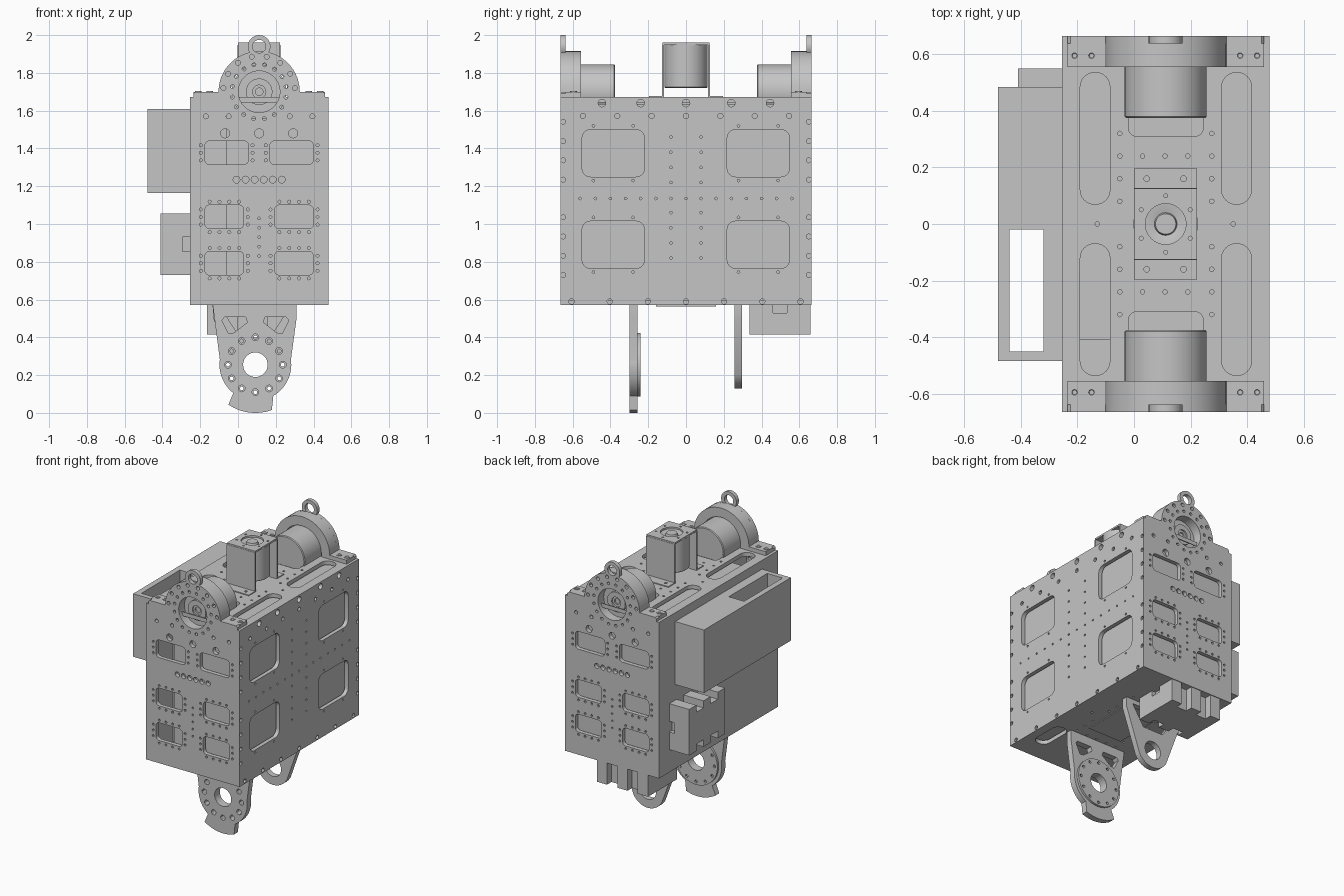
import bpy, bmesh
from math import cos, sin, radians, pi
from mathutils import Matrix, Vector

if "Cube" in bpy.data.objects:
    bpy.data.objects.remove(bpy.data.objects["Cube"])

grey = bpy.data.materials.new("machined_grey")
grey.use_nodes = True
grey.diffuse_color = (0.56, 0.56, 0.56, 1)
grey.node_tree.nodes["Principled BSDF"].inputs["Base Color"].default_value = (0.56, 0.56, 0.56, 1)

# Plane frames: drawing axes u, v and the plate normal
FLAT = Matrix.Identity(3)
FRONT = Matrix(((1, 0, 0), (0, 0, -1), (0, 1, 0)))
SIDE = Matrix(((0, 0, 1), (1, 0, 0), (0, 1, 0)))
X0, X1, Y1, Z0, Z1, T = -0.255, 0.478, 0.665, 0.57, 1.672, 0.028
GAP = T + 0.008
CX, MZ = 0.112, 1.7


def finish(name, bm):
    mesh = bpy.data.meshes.new(name)
    bmesh.ops.remove_doubles(bm, verts=bm.verts, dist=1e-5)
    bmesh.ops.recalc_face_normals(bm, faces=bm.faces)
    bm.to_mesh(mesh)
    bm.free()
    mesh.materials.append(grey)
    obj = bpy.data.objects.new(name, mesh)
    bpy.context.collection.objects.link(obj)
    bpy.ops.object.select_all(action='DESELECT')
    obj.select_set(True)
    bpy.context.view_layer.objects.active = obj
    bpy.ops.object.shade_smooth_by_angle(angle=radians(30))


def arc(u, v, r, a, b, n=24):
    return [(u + r * cos(radians(a + (b - a) * i / n)),
             v + r * sin(radians(a + (b - a) * i / n))) for i in range(n + 1)]


def circle(u, v, r, n=12):
    return arc(u, v, r, 0, 360, n)[:-1]


def ring(u, v, radius, r, count, start=0):
    return [circle(*p, r) for p in arc(u, v, radius, start, start + 360, count)[:-1]]


def rect(u0, v0, u1, v1, r=0.0):
    if not r:
        return [(u0, v0), (u1, v0), (u1, v1), (u0, v1)]
    return (arc(u1 - r, v1 - r, r, 0, 90, 6) + arc(u0 + r, v1 - r, r, 90, 180, 6)
            + arc(u0 + r, v0 + r, r, 180, 270, 6) + arc(u1 - r, v0 + r, r, 270, 360, 6))


def plate(name, outline, holes, frame, low, high):
    """Extrude a drawn outline with holes between two offsets on its axis."""
    curve = bpy.data.curves.new(name, 'CURVE')
    curve.dimensions, curve.fill_mode = '2D', 'BOTH'
    curve.extrude = (high - low) / 2
    for loop in [outline] + holes:
        spline = curve.splines.new('POLY')
        spline.points.add(len(loop) - 1)
        for point, (u, v) in zip(spline.points, loop):
            point.co = (u, v, 0, 1)
        spline.use_cyclic_u = True
    temp = bpy.data.objects.new(name + "_draft", curve)
    bpy.context.collection.objects.link(temp)
    graph = bpy.context.evaluated_depsgraph_get()
    mesh = bpy.data.meshes.new_from_object(temp.evaluated_get(graph))
    bm = bmesh.new()
    bm.from_mesh(mesh)
    bpy.data.objects.remove(temp)
    bpy.data.meshes.remove(mesh)
    axis = frame.col[2]
    middle = (low + high) / 2 * Vector([abs(c) for c in axis])
    bm.transform(Matrix.Translation(middle) @ frame.to_4x4())
    finish(name, bm)


def box(name, x0, x1, y0, y1, z0, z1):
    bm = bmesh.new()
    bmesh.ops.create_cube(bm, size=1)
    bm.transform(Matrix.Translation(((x0 + x1) / 2, (y0 + y1) / 2, (z0 + z1) / 2))
                 @ Matrix.Diagonal((x1 - x0, y1 - y0, z1 - z0, 1)))
    finish(name, bm)


def lathe(name, profile, origin, frame=FLAT):
    bm = bmesh.new()
    verts = [bm.verts.new((r, 0, h)) for r, h in profile]
    edges = [bm.edges.new(pair) for pair in zip(verts, verts[1:])]
    bmesh.ops.spin(bm, geom=verts + edges, cent=(0, 0, 0), axis=(0, 0, 1),
                   angle=2 * pi, steps=48)
    bm.transform(Matrix.Translation(origin) @ frame.to_4x4())
    finish(name, bm)


# Inner housing behind the panel openings, lower under the motor ends
box("inner_housing", X0 + GAP, X1 - GAP, -0.41, 0.595, Z0 + GAP, Z1 - GAP)
box("inner_housing_back", X0 + GAP, X1 - GAP, 0.595, Y1 - GAP, Z0 + GAP, 1.54)
box("inner_housing_front", -0.06, X1 - GAP, -0.595, -0.41, Z0 + GAP, Z1 - GAP)
box("inner_housing_face", -0.06, X1 - GAP, GAP - Y1, -0.595, Z0 + GAP, 1.54)

# End panels with rounded motor boss and lifting eye
end_outline = ([(X0 + T, Z0), (X1 - T, Z0), (X1 - T, Z1), (0.46, Z1), (0.46, 1.69), (0.45, MZ)]
               + arc(CX, MZ, 0.215, 0, 76) + arc(CX, 1.94, 0.06, -31, 211)
               + arc(CX, MZ, 0.215, 104, 180) + [(-0.225, MZ), (-0.235, 1.69), (-0.235, Z1)])
end_holes = [circle(CX, 1.94, 0.035, 24), circle(CX, MZ, 0.11, 40)]
end_holes += [circle(*p, 0.013) for p in arc(CX, MZ, 0.19, 6, 174, 7)]
end_holes += ring(CX, MZ, 0.145, 0.01, 16, 11)
end_holes += [circle(x, 1.57, 0.013) for x in (-0.17, -0.05, 0.274, 0.394)]
end_holes += [circle(CX + d, 1.48, 0.024, 20) for d in (-0.18, 0, 0.18)]
end_holes += [circle(CX + 0.048 * (i - 2.5), 1.235, 0.018, 16) for i in range(6)]
end_holes += [circle(CX, 0.83 + 0.05 * i, 0.007, 8) for i in range(5)]
for z, left, right in ((1.315, -0.175, 0.055), (0.975, -0.175, 0.03), (0.73, -0.175, 0.03)):
    for a, b in ((left, right), (2 * CX - right, 2 * CX - left)):
        end_holes.append(rect(a, z, b, z + 0.125, 0.025))
        for i in range(3):
            end_holes += [circle(u, z + 0.022 + 0.04 * i, 0.008, 8) for u in (a - 0.022, b + 0.022)]
        if z < 1.2:
            for i in range(4):
                end_holes += [circle(a + 0.025 + 0.052 * i, v, 0.008, 8)
                              for v in (z - 0.018, z + 0.143)]

# Side panels
side_holes = [circle(-0.606 + 0.202 * i, 0.59, 0.014) for i in range(7)]
side_holes += [circle(-0.546 + 0.182 * i, 1.572, 0.014) for i in range(7)]
side_holes += [circle(y, 1.64, 0.02, 16) for y in (-0.445, -0.24, 0, 0.24, 0.445)]
side_holes += [circle(s * 0.65, z + 0.102 * i, 0.013) for s in (-1, 1)
               for z in (0.73, 1.235) for i in range(4)]
side_holes += [circle(s * 0.08, 0.82 + 0.08 * i, 0.007, 8) for s in (-1, 1) for i in range(9) if i != 4]
side_holes += [circle(-0.56 + 0.08 * i, 1.135, 0.007, 8) for i in range(15)]
for y in (-0.55, 0.218):
    for z in (0.765, 1.25):
        side_holes.append(rect(y, z, y + 0.33, z + 0.25, 0.045))
        side_holes += [circle(u, v, 0.007, 8) for u in (y + 0.06, y + 0.27)
                       for v in (z - 0.02, z + 0.27)]
plate("left_panel", rect(-Y1, Z0, Y1, Z1), side_holes, SIDE, X1 - T, X1)
plate("right_panel", rect(-Y1, Z0, Y1, Z1), [], SIDE, X0, X0 + T)

# Deck with long slots and motor wells, floor with one short slot
slots = [rect(x, y, x + 0.105, y + 0.465, 0.05) for x in (-0.19, 0.31) for y in (-0.535, 0.07)]
dots = [circle(x, s * y, 0.008, 8) for x in (-0.05, 0.275) for s in (-1, 1)
        for y in (0.08, 0.16, 0.24, 0.32)]
dots += [circle(x, s * 0.24, 0.008, 8) for x in (0.03, 0.11, 0.19) for s in (-1, 1)]
dots += [circle(x, 0, 0.008, 8) for x in (-0.13, 0.35)]
wells = [rect(-0.02, y, 0.245, y + 0.322, 0.03) for y in (-0.632, 0.31)]
deck = rect(X0 + T, T - Y1, X1 - T, Y1 - T)
plate("deck", deck, slots + dots + wells, FLAT, Z1 - T, Z1)
plate("floor", deck, [rect(0.31, -0.52, 0.415, -0.27, 0.05)] + dots, FLAT, Z0, Z0 + T)
box("floor_pad", -0.02, 0.24, -0.16, 0.16, Z0 - 0.006, Z0)

# Motor mounts, one at each end
half_ring = ([(-0.235, Z1), (-0.035, Z1)] + arc(CX, MZ, 0.15, 180, 0)
             + [(0.262, Z1), (0.46, Z1), (0.46, MZ)] + arc(CX, MZ, 0.215, 0, 180) + [(-0.235, MZ)])
motor = [(0, 0.375), (0.14, 0.375), (0.145, 0.38), (0.145, 0.636), (0.111, 0.636), (0.111, 0.6),
         (0.07, 0.6), (0.07, 0.62), (0.035, 0.62), (0.035, 0.61), (0.02, 0.61), (0.02, 0.6), (0, 0.6)]
for end, s in (("front", -1), ("back", 1)):
    lo, hi = sorted((s * Y1, s * (Y1 - T)))
    plate(end + "_panel", end_outline, end_holes, FRONT, lo, hi)
    lo, hi = sorted((s * (Y1 - T), s * 0.555))
    plate(end + "_motor_mount", half_ring, [], FRONT, lo, hi)
    lathe(end + "_motor", [(r, -s * h) for r, h in motor], (CX, 0, MZ), FRONT)
    for x in (-0.21, -0.15, 0.375, 0.435):
        lathe(end + "_mount_bolt", [(0, 0.001), (0.008, 0.001), (0.01, 0.004), (0.018, 0.004),
                                    (0.018, 0)], (x, s * 0.595, MZ))

# Central motor hanging in a bridge bracket
plate("bridge_top", rect(0, -0.125, 0.222, 0.125),
      [circle(CX, 0, 0.072, 32)] + ring(CX, 0, 0.1, 0.007, 6, 30), FLAT, 1.948, 1.96)
for s in (-1, 1):
    lo, hi = sorted((s * 0.117, s * 0.127))
    box("bridge_wall", 0, 0.222, lo, hi, Z1, 1.95)
    lo, hi = sorted((s * 0.117, s * 0.197))
    plate("bridge_foot", rect(0, lo, 0.222, hi),
          [circle(x, s * 0.16, 0.01) for x in (0.045, 0.175)], FLAT, Z1, Z1 + 0.006)
lathe("central_motor", [(0, 1.72), (0.11, 1.72), (0.114, 1.724), (0.114, 1.948), (0.072, 1.948),
                        (0.04, 1.94), (0.036, 1.955), (0, 1.955)], (CX, 0, 0))

# Side bin with an open slot
plate("side_bin", rect(-0.48, -0.485, X0, 0.485), [rect(-0.44, -0.45, -0.32, -0.02)],
      FLAT, 1.165, 1.61)


# Notched connector blocks
def connector(name, place):
    """Draw length, width and depth ranges; place maps them to a box."""
    def add(part, l, w, d):
        box(name + part, *place(l, w, d))
    add("_core", (0.03, 0.37), (0.05, 0.275), (0, 0.155))
    add("_body", (0, 0.4), (0.05, 0.275), (0.04, 0.155))
    for w in ((0.05, 0.125), (0.2, 0.275)):
        add("_base", (0, 0.4), w, (0, 0.04))
    for l in (0, 0.16, 0.32):
        for w in ((0, 0.05), (0.275, 0.325)):
            add("_rib", (l, l + 0.08), w, (0, 0.155))


connector("side_connector", lambda l, w, d: (X0 - d[1], X0 - d[0], 0.15 + l[0], 0.15 + l[1],
                                             0.73 + w[0], 0.73 + w[1]))
connector("floor_connector", lambda l, w, d: (l[0] - 0.165, l[1] - 0.165, 0.335 + w[0],
                                              0.335 + w[1], Z0 - d[1], Z0 - d[0]))

# Pivot brackets under the floor
BX, BZ = 0.092, 0.255
bore = circle(BX, BZ, 0.065, 32)
front_outline = ([(-0.135, Z0 + 0.01)] + arc(BX, BZ, 0.19, 172, 232) + arc(BX, BZ, 0.255, 236, 290)
                 + arc(BX, BZ, 0.19, 300, 368) + [(0.31, 0.5), (0.31, Z0 + 0.01)])
window = [(-0.085, 0.49), (-0.07, 0.508), (0.04, 0.508), (0.05, 0.48), (-0.02, 0.425), (-0.05, 0.42)]
windows = [window, [(2 * BX - u, v) for u, v in window]]
plate("front_pivot_bracket", front_outline,
      [bore] + windows + ring(BX, BZ, 0.145, 0.018, 12), FRONT, -0.3, -0.257)
plate("front_pivot_ring", circle(BX, BZ, 0.168, 48),
      [bore] + ring(BX, BZ, 0.145, 0.01, 12), FRONT, -0.257, -0.242)
plate("back_pivot_bracket", [(-0.135, Z0 + 0.01), (-0.13, 0.5)] + arc(BX, BZ, 0.125, 205, 335)
      + [(0.31, 0.5), (0.31, Z0 + 0.01)],
      [bore, [(-0.08, 0.54), (0.26, 0.54), (0.17, 0.4), (0.01, 0.4)]], FRONT, 0.257, 0.297)
